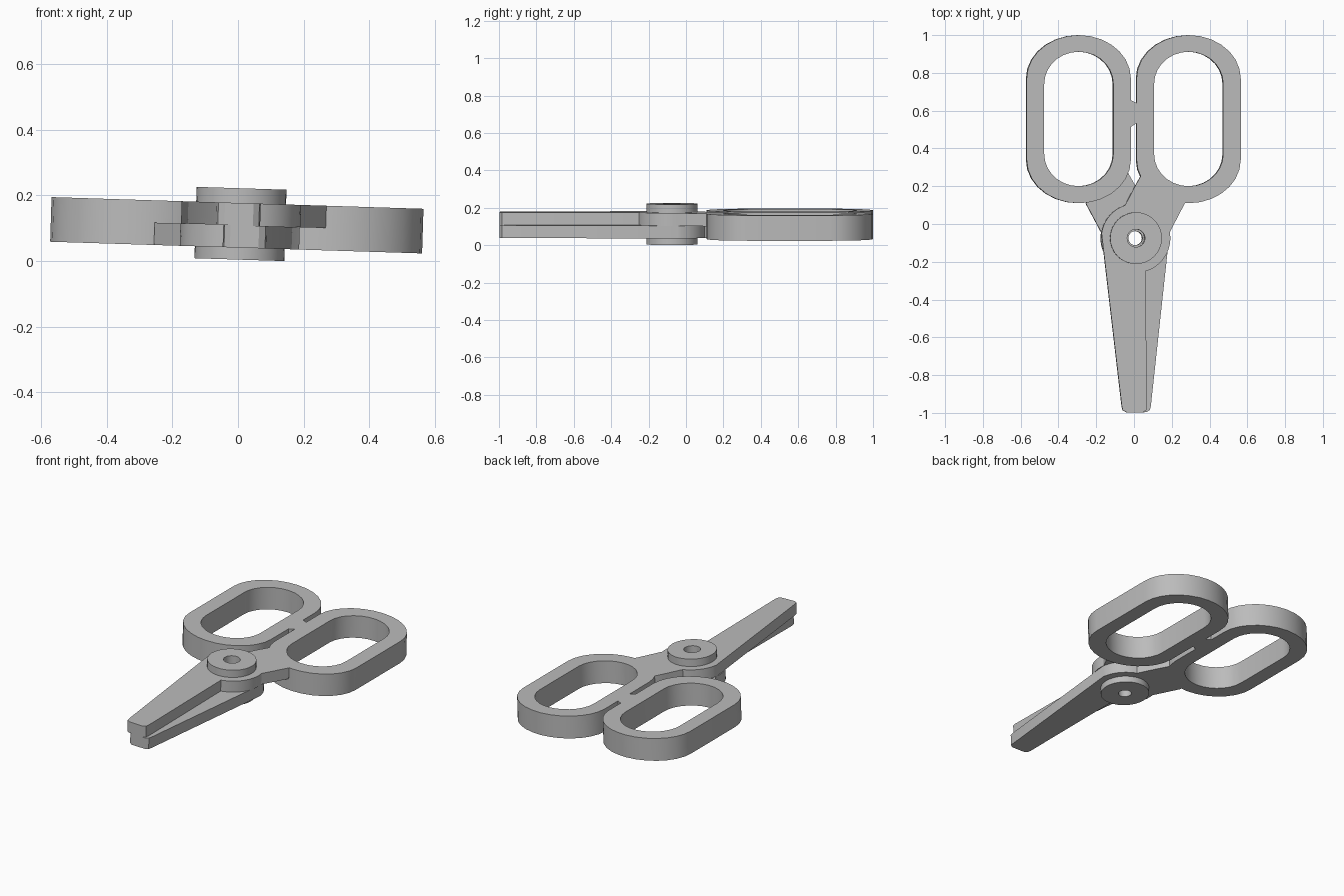
import bpy, bmesh
from math import sin, cos, radians, pi
from mathutils import Matrix, Vector

cube = bpy.data.objects.get("Cube")
if cube:
    bpy.data.objects.remove(cube)

grey = bpy.data.materials.new("plain grey")
grey.use_nodes = True
COLOUR = (0.5, 0.5, 0.5, 1)
grey.diffuse_color = COLOUR
grey.node_tree.nodes["Principled BSDF"].inputs["Base Color"].default_value = COLOUR

TILT = Matrix.Rotation(radians(1.8), 4, 'Y')   # the whole tool leans slightly
PIVOT = Vector((0.004, -0.075))
BOTTOM, MIDDLE, TOP = 0.041, 0.109, 0.177      # blade layers
CAP_LOW, CAP_HIGH = 0.0045, 0.222
HUB_R, CAP_R, HOLE_TOP, HOLE_LOW = 0.183, 0.137, 0.047, 0.037


def arc(centre, rx, ry, start, end, steps):
    """Points along an elliptical arc, angles in degrees."""
    angles = [radians(start + (end - start) * i / steps) for i in range(steps + 1)]
    return [(centre[0] + rx * cos(a), centre[1] + ry * sin(a)) for a in angles]


def circle(radius):
    return arc(PIVOT, radius, radius, 0, 360, 32)[:-1]


def oval(x, y_low, y_high, rx, ry):
    """Straight-sided loop with elliptical ends."""
    return (arc((x, y_high - ry), rx, ry, 0, 180, 14)
            + arc((x, y_low + ry), rx, ry, 180, 360, 14))


def plate(name, loops, z_low, z_high):
    """Fill the first loop, leaving the others as holes, and extrude it."""
    bm = bmesh.new()
    for loop in loops:
        verts = [bm.verts.new((x, y, z_low)) for x, y in loop]
        for a, b in zip(verts, verts[1:] + verts[:1]):
            bm.edges.new((a, b))
    bmesh.ops.triangle_fill(bm, use_beauty=True, edges=bm.edges[:], normal=(0, 0, 1))
    raised = bmesh.ops.extrude_face_region(bm, geom=bm.faces[:], use_keep_orig=True)
    moved = [g for g in raised["geom"] if isinstance(g, bmesh.types.BMVert)]
    bmesh.ops.translate(bm, verts=moved, vec=(0, 0, z_high - z_low))
    bmesh.ops.recalc_face_normals(bm, faces=bm.faces[:])
    bm.transform(TILT)
    mesh = bpy.data.meshes.new(name)
    bm.to_mesh(mesh)
    bm.free()
    mesh.materials.append(grey)
    obj = bpy.data.objects.new(name, mesh)
    bpy.context.collection.objects.link(obj)
    bpy.ops.object.select_all(action='DESELECT')
    obj.select_set(True)
    bpy.context.view_layer.objects.active = obj
    bpy.ops.object.shade_smooth_by_angle(angle=radians(30))
    return obj


# Blade outline: rounded tip, hub arc, neck running under the finger ring
blade = [(-0.07, -0.965), (-0.065, -0.985), (-0.045, -0.997),
         (0.042, -0.997), (0.06, -0.985), (0.064, -0.965)]
blade += arc(PIVOT, HUB_R, HUB_R, -74, 10, 12)
blade += [(0.264, 0.11), (0.225, 0.175), (0.125, 0.225), (0.07, 0.295), (0.042, 0.275)]
blade += [(0.0, 0.2)]
blade += arc(PIVOT, HUB_R, HUB_R, 108, 172, 9)

# The lower blade is the mirrored outline, opened by a fraction of a degree
turn = Matrix.Rotation(radians(0.5), 2)
lower = []
for x, y in blade:
    p = Vector((PIVOT.x - x, y - PIVOT.y))
    lower.append(tuple(turn @ p + PIVOT))

plate("upper_blade", [blade, circle(HOLE_TOP)], MIDDLE, TOP)
plate("lower_blade", [lower, circle(HOLE_LOW)], BOTTOM, MIDDLE)

# Finger rings
for name, x in (("left_finger_ring", 0.284), ("right_finger_ring", -0.298)):
    plate(name, [oval(x, 0.11, 1.0, 0.276, 0.23), oval(x, 0.2, 0.912, 0.183, 0.17)],
          BOTTOM, TOP)

# Small stop between the rings
plate("ring_stop", [[(-0.04, 0.515), (-0.02, 0.515), (0.01, 0.535),
                     (0.01, 0.64), (-0.02, 0.655), (-0.04, 0.655)]], BOTTOM, TOP)

# Pivot caps
plate("upper_pivot_cap", [circle(CAP_R), circle(HOLE_TOP)], TOP, CAP_HIGH)
plate("lower_pivot_cap", [circle(CAP_R), circle(HOLE_LOW)], CAP_LOW, BOTTOM)
